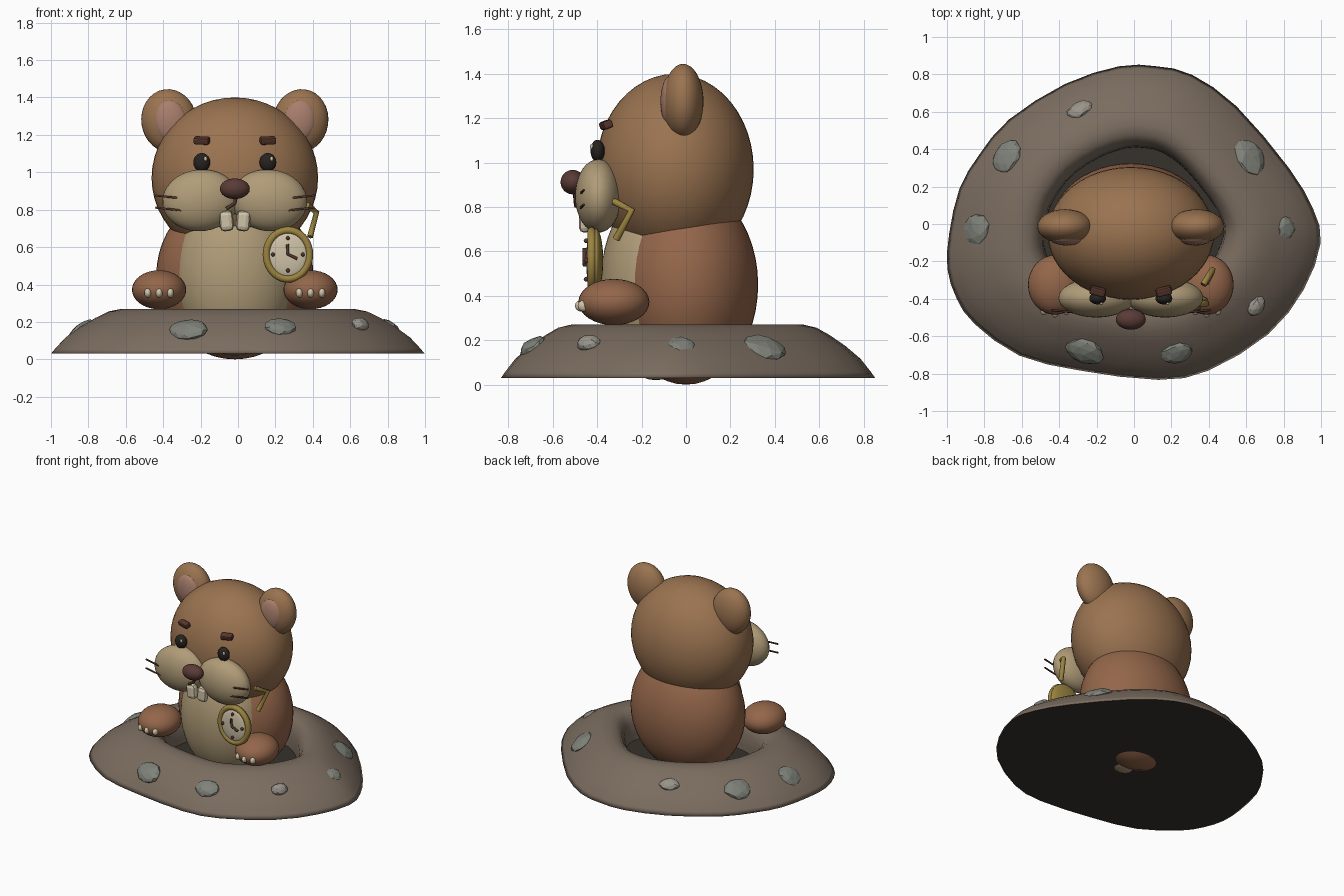
import bpy, bmesh, math, random
from mathutils import Vector, Matrix

if "Cube" in bpy.data.objects:
    bpy.data.objects.remove(bpy.data.objects["Cube"])

random.seed(4)
CX = -0.017  # symmetry line of the animal


def mat(name, hexcol):
    m = bpy.data.materials.new(name)
    c = [int(hexcol[i:i + 2], 16) / 255 for i in (0, 2, 4)]
    m.diffuse_color = [((v + 0.055) / 1.055) ** 2.4 if v > 0.04 else v / 12.92 for v in c] + [1]
    m.use_nodes = True
    m.node_tree.nodes["Principled BSDF"].inputs["Base Color"].default_value = m.diffuse_color
    return m


FUR = mat("fur", "9A7350")
FUR2 = mat("body_fur", "94664A")
CREAM = mat("cream", "B09C78")
PINK = mat("ear_pink", "A87E6C")
DARK = mat("dark", "262220")
BROWN = mat("dark_brown", "57362B")
NOSE = mat("nose_brown", "5A3B36")
IVORY = mat("ivory", "CFC3A8")
GOLD = mat("gold", "9C8440")
SOIL = mat("soil", "7A6C5F")
PIT = mat("pit", "36322C")
STONE = mat("stone", "7F8279")
STONE2 = mat("pale_stone", "98938A")


def finish(name, bm, m, smooth=True):
    bmesh.ops.recalc_face_normals(bm, faces=bm.faces)
    me = bpy.data.meshes.new(name)
    bm.to_mesh(me)
    bm.free()
    o = bpy.data.objects.new(name, me)
    bpy.context.collection.objects.link(o)
    me.materials.append(m)
    for p in me.polygons:
        p.use_smooth = smooth
    return o


def ball(name, loc, r, m, rot=(0, 0, 0), seg=32):
    bm = bmesh.new()
    bmesh.ops.create_uvsphere(bm, u_segments=seg, v_segments=seg // 2, radius=1)
    bmesh.ops.scale(bm, vec=r, verts=bm.verts)
    o = finish(name, bm, m)
    o.location, o.rotation_euler = loc, rot
    return o


def block(name, loc, size, m, bevel=0.01, rot=(0, 0, 0)):
    bm = bmesh.new()
    bmesh.ops.create_cube(bm, size=1)
    bmesh.ops.scale(bm, vec=size, verts=bm.verts)
    bmesh.ops.bevel(bm, geom=bm.edges[:], offset=bevel, segments=2, affect='EDGES', profile=0.5)
    o = finish(name, bm, m, False)
    o.location, o.rotation_euler = loc, rot
    return o


def rod(name, pts, r, m, res=1):
    cu = bpy.data.curves.new(name, 'CURVE')
    cu.dimensions = '3D'
    cu.bevel_depth, cu.bevel_resolution, cu.use_fill_caps = r, res, True
    sp = cu.splines.new('POLY')
    sp.points.add(len(pts) - 1)
    for p, co in zip(sp.points, pts):
        p.co = (*co, 1)
    o = bpy.data.objects.new(name, cu)
    bpy.context.collection.objects.link(o)
    cu.materials.append(m)
    return o


# Mound: irregular outline, rounded off and swept inward along a profile
ctrl = [Vector(p) for p in [
    (1, -.1), (.96, .08), (.83, .3), (.55, .63), (.31, .8), (.12, .845), (-.08, .845),
    (-.37, .75), (-.67, .56), (-.83, .37), (-.935, .19), (-.99, -.05), (-1, -.24),
    (-.95, -.4), (-.855, -.535), (-.615, -.705), (-.29, -.785), (.13, -.835),
    (.4, -.785), (.72, -.59), (.91, -.35)]]
n = len(ctrl)
outline = []
for i in range(n):
    a, b, c, d = (ctrl[(i + k) % n] for k in (-1, 0, 1, 2))
    outline += [b, (b + c) * 0.5625 - (a + d) * 0.0625]


def rings(name, profile, m, cap):
    bm = bmesh.new()
    rows = [[bm.verts.new((p.x * k, p.y * k, z)) for p in outline] for k, z in profile]
    N = len(outline)
    for r0, r1 in zip(rows, rows[1:]):
        for i in range(N):
            bm.faces.new((r0[i], r0[(i + 1) % N], r1[(i + 1) % N], r1[i]))
    if cap:
        bm.faces.new(rows[0])
        bm.faces.new(rows[-1])
    return finish(name, bm, m, not cap)


rings("mound", [(.96, .032), (.998, .03), (.975, .058), (.95, .085), (.92, .117), (.84, .175), (.76, .222),
                (.69, .256), (.62, .27), (.56, .264), (.52, .235), (.49, .18), (.482, .1), (.48, .04)],
      SOIL, False)
rings("burrow_floor", [(.99, .03), (.96, .055)], PIT, True)

# Stones half sunk in the slope: x, y, z, tangential and slope radii, material
for i, (x, y, z, t, s, m) in enumerate([
        (-.68, .355, .16, .1, .08, STONE), (-.84, -.03, .155, .09, .085, STONE),
        (-.29, .61, .185, .075, .05, STONE2), (.62, .35, .165, .11, .085, STONE),
        (.81, -.025, .17, .07, .06, STONE), (.655, -.44, .185, .06, .045, STONE2),
        (.23, -.69, .17, .09, .065, STONE), (-.265, -.68, .158, .11, .08, STONE)]):
    bm = bmesh.new()
    bmesh.ops.create_icosphere(bm, subdivisions=2, radius=1)
    for v in bm.verts:
        v.co *= random.uniform(.9, 1.06)
    bmesh.ops.scale(bm, vec=(s, t, .035), verts=bm.verts)
    o = finish(f"stone_{i + 1}", bm, m, False)
    o.matrix_world = (Matrix.Translation((x, y, z)) @ Matrix.Rotation(math.atan2(y, x), 4, 'Z')
                      @ Matrix.Rotation(math.radians(36), 4, 'Y'))

# Body, belly and head
ball("body", (CX, 0, .45), (.42, .325, .45), FUR2, seg=48)
ball("belly", (CX, -.135, .45), (.32, .25, .43), CREAM, seg=48)
ball("head", (CX, -.05, .97), (.445, .355, .43), FUR, seg=48)
ball("nose", (CX, -.51, .912), (.08, .055, .055), NOSE)
rod("mouth", [(CX + .006, -.5, .87), (CX, -.498, .835), (CX - .045, -.495, .805)], .01, BROWN)

# Mirrored parts
for s, side in ((-1, "right"), (1, "left")):
    def X(d):
        return CX + s * d
    ball(f"ear_{side}", (X(.352), -.013, 1.275), (.148, .092, .17), FUR, (0, s * .15, 0))
    ball(f"inner_ear_{side}", (X(.345), -.075, 1.275), (.088, .04, .112), PINK, (0, s * .15, 0))
    ball(f"cheek_{side}", (X(.183), -.395, .85), (.205, .105, .165), CREAM, (0, s * .1, 0))
    ball(f"eye_{side}", (X(.177), -.398, 1.053), (.045, .032, .05), DARK)
    ball(f"eye_glint_{side}", (X(.177) + .02, -.424, 1.072), (.009, .008, .013), IVORY, seg=12)
    block(f"brow_{side}", (X(.177), -.36, 1.17), (.085, .045, .038), BROWN, .01, (.35, -s * .05, s * .25))
    block(f"tooth_{side}", (X(.045), -.455, .74), (.074, .055, .11), IVORY, .024, (0, s * .08, 0))
    for k, z in enumerate((.86, .795)):
        rod(f"whisker_{side}_{k}", [(X(.275), -.475, z), (X(.425), -.46, z + .016)], .006, BROWN)
    ball(f"foot_{side}", (X(.405), -.325, .372), (.145, .16, .104), FUR2)
    for k in (-1, 0, 1):
        ball(f"claw_{side}_{k + 2}", (X(.405) + k * .06, -.472 + abs(k) * .012, .355),
             (.019, .028, .026), IVORY, seg=16)

# Pocket watch: case, rim, face, hour marks, hands and chain
WX, WZ = .267, .56
ball("watch_case", (WX, -.405, WZ), (.128, .032, .142), GOLD)
bm = bmesh.new()
for i in range(40):
    a = math.tau * i / 40
    for j in range(10):
        b = math.tau * j / 10
        k = .02 * math.cos(b)
        bm.verts.new(((.115 + k) * math.cos(a), .02 * math.sin(b), (.13 + k) * math.sin(a)))
bm.verts.ensure_lookup_table()
for i in range(40):
    for j in range(10):
        i2, j2 = (i + 1) % 40, (j + 1) % 10
        bm.faces.new([bm.verts[q] for q in (i * 10 + j, i * 10 + j2, i2 * 10 + j2, i2 * 10 + j)])
finish("watch_rim", bm, GOLD).location = (WX, -.425, WZ)
ball("watch_face", (WX, -.43, WZ), (.104, .02, .118), IVORY)
for k, (dx, dz) in enumerate(((0, .088), (.08, 0), (0, -.085), (-.08, 0))):
    ball(f"watch_mark_{k}", (WX + dx, -.447, WZ + dz), (.01, .014, .011), BROWN, seg=12)
rod("watch_hands", [(WX - .003, -.457, WZ + .055), (WX, -.457, WZ + .002), (WX + .05, -.457, WZ - .022)],
    .009, BROWN)
rod("watch_chain", [(.37, -.325, .825), (.42, -.245, .785), (.385, -.315, .655)], .017, GOLD)
